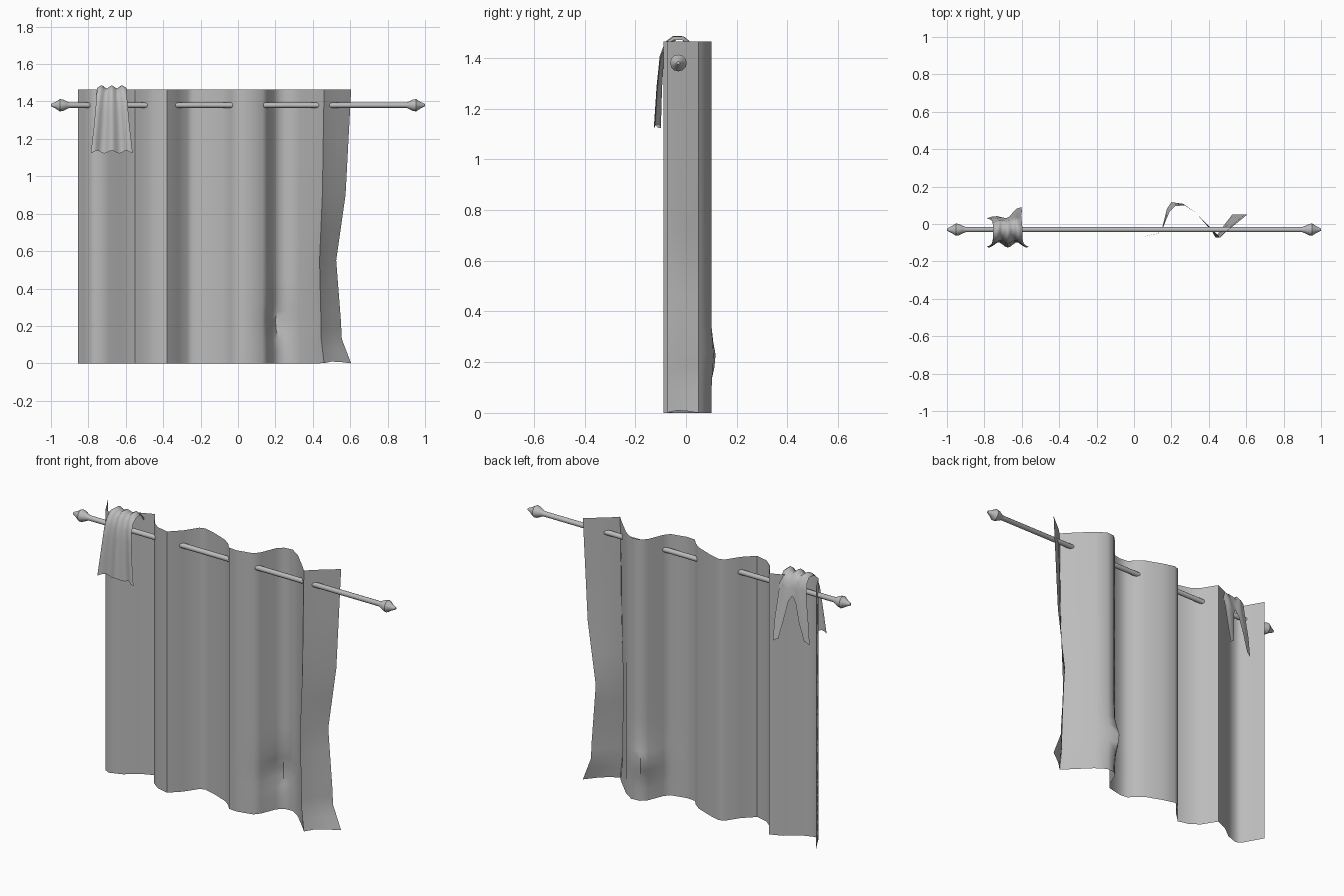
import bpy, bmesh, math

cube = bpy.data.objects.get("Cube")
if cube:
    bpy.data.objects.remove(cube)

GREY = (0.5, 0.5, 0.5, 1)
mat = bpy.data.materials.new("soft_grey")
mat.use_nodes = True
mat.diffuse_color = GREY
mat.node_tree.nodes["Principled BSDF"].inputs["Base Color"].default_value = GREY


def lerp_table(table, t):
    """Piecewise linear lookup in a list of (key, value...) rows."""
    if t <= table[0][0]:
        return table[0][1:]
    for a, b in zip(table, table[1:]):
        if t <= b[0]:
            k = (t - a[0]) / (b[0] - a[0])
            return tuple(p + (q - p) * k for p, q in zip(a[1:], b[1:]))
    return table[-1][1:]


def add_sheet(bm, point, us, vs):
    """Quad sheet through point(u, v)."""
    rows = [[bm.verts.new(point(u, v)) for u in us] for v in vs]
    for low, high in zip(rows, rows[1:]):
        for i in range(len(us) - 1):
            bm.faces.new((low[i], low[i + 1], high[i + 1], high[i]))


def finish(bm, name, angle=50):
    bmesh.ops.remove_doubles(bm, verts=bm.verts, dist=1e-5)
    mesh = bpy.data.meshes.new(name)
    bm.to_mesh(mesh)
    bm.free()
    ob = bpy.data.objects.new(name, mesh)
    bpy.context.collection.objects.link(ob)
    mesh.materials.append(mat)
    bpy.ops.object.select_all(action="DESELECT")
    bpy.context.view_layer.objects.active = ob
    ob.select_set(True)
    bpy.ops.object.shade_smooth_by_angle(angle=math.radians(angle))
    return ob


def span(a, b, n):
    return [a + (b - a) * i / n for i in range(n + 1)]


# Curtain: pleated outline swept upward, pinched along its free edge
pleats = [(-.855, .07), (-.82, .01), (-.79, -.045), (-.76, -.06), (-.69, -.035), (-.62, .02),
          (-.55, .05), (-.53, .02), (-.5, -.03), (-.45, -.07), (-.38, -.088), (-.32, -.03),
          (-.27, .045), (-.24, .055), (-.17, .035), (-.08, 0), (-.04, -.03), (-.01, -.065),
          (.04, -.07), (.13, -.05), (.155, -.02), (.19, .066), (.22, .095), (.27, .1),
          (.33, .06), (.43, -.04), (.46, -.073), (.5, -.035), (.55, .005), (.605, .05)]
edge_pull = [(0, 0), (.13, -.05), (.23, -.055), (.55, -.08), (.9, -.03), (1.465, 0)]


def curtain_point(u, z):
    x, y = pleats[u]
    pull = lerp_table(edge_pull, z)[0]
    weight = min(1, max(0, (x - .4) / .2))
    bulge = math.exp(-((x - .22) / .05) ** 2 - ((z - .22) / .08) ** 2)
    lift = .012 * math.exp(-((x - .52) / .04) ** 2) if z == 0 else 0
    return (x + pull * weight - .02 * bulge, y + .022 * bulge, z + lift)


bm = bmesh.new()
add_sheet(bm, curtain_point, range(len(pleats)),
          [0, .07, .13, .18, .23, .28, .34, .45, .55, .72, .9, 1.18, 1.465])
finish(bm, "curtain")

# Rod with a pointed finial at each end, turned about its own axis
half = [(0, .014), (.9, .014), (.915, .02), (.935, .03), (.952, .033), (.975, .018),
        (.99, .011), (1, .006), (1, 0)]
profile = [(-x, r) for x, r in reversed(half)] + half[1:]


def rod_point(a, i):
    x, r = profile[i]
    return (x, -.03 + r * math.cos(a), 1.38 + r * math.sin(a))


bm = bmesh.new()
add_sheet(bm, rod_point, span(0, math.tau, 12), range(len(profile)))
finish(bm, "curtain_rod", 40)

# Towel: rippled front flap and crown, then two narrow tails behind
front = [(0, -.112, 1.13, .112), (.35, -.105, 1.28, .095), (.65, -.095, 1.4, .084),
         (.78, -.075, 1.455, .08), (.88, -.045, 1.478, .08), (1, -.01, 1.478, .078)]
back = [(0, -.01, 1.478, .078), (.2, .02, 1.45, .078), (.4, .035, 1.36, .08),
        (.7, .05, 1.24, .09), (1, .06, 1.125, .093)]


def front_point(u, v):
    y, z, w = lerp_table(front, v)
    ripple = .014 * math.cos(u * 7) * (1 - .6 * v)
    return (-.675 + u * w, y - ripple, z + .008 * math.cos(u * 9))


def tail_point(side):
    def point(k, v):
        y, z, w = lerp_table(back, v)
        inner = 0 if v <= .4 else .2 + .5 * (v - .4) / .6
        u = side * (inner + (1 - inner) * k)
        ripple = .014 * math.cos(u * 7) * .4
        return (-.685 + .01 * (1 - v) + u * w - .01 * v, y - ripple * (1 - v) + .03 * u * v,
                z + .008 * math.cos(u * 9))
    return point


bm = bmesh.new()
add_sheet(bm, front_point, span(-1, 1, 16), [0, .17, .35, .5, .65, .78, .88, 1])
for side in (-1, 1):
    add_sheet(bm, tail_point(side), span(0, 1, 8), [0, .1, .2, .3, .4, .45, .7, 1])
bmesh.ops.recalc_face_normals(bm, faces=bm.faces)
finish(bm, "hanging_towel", 60)
